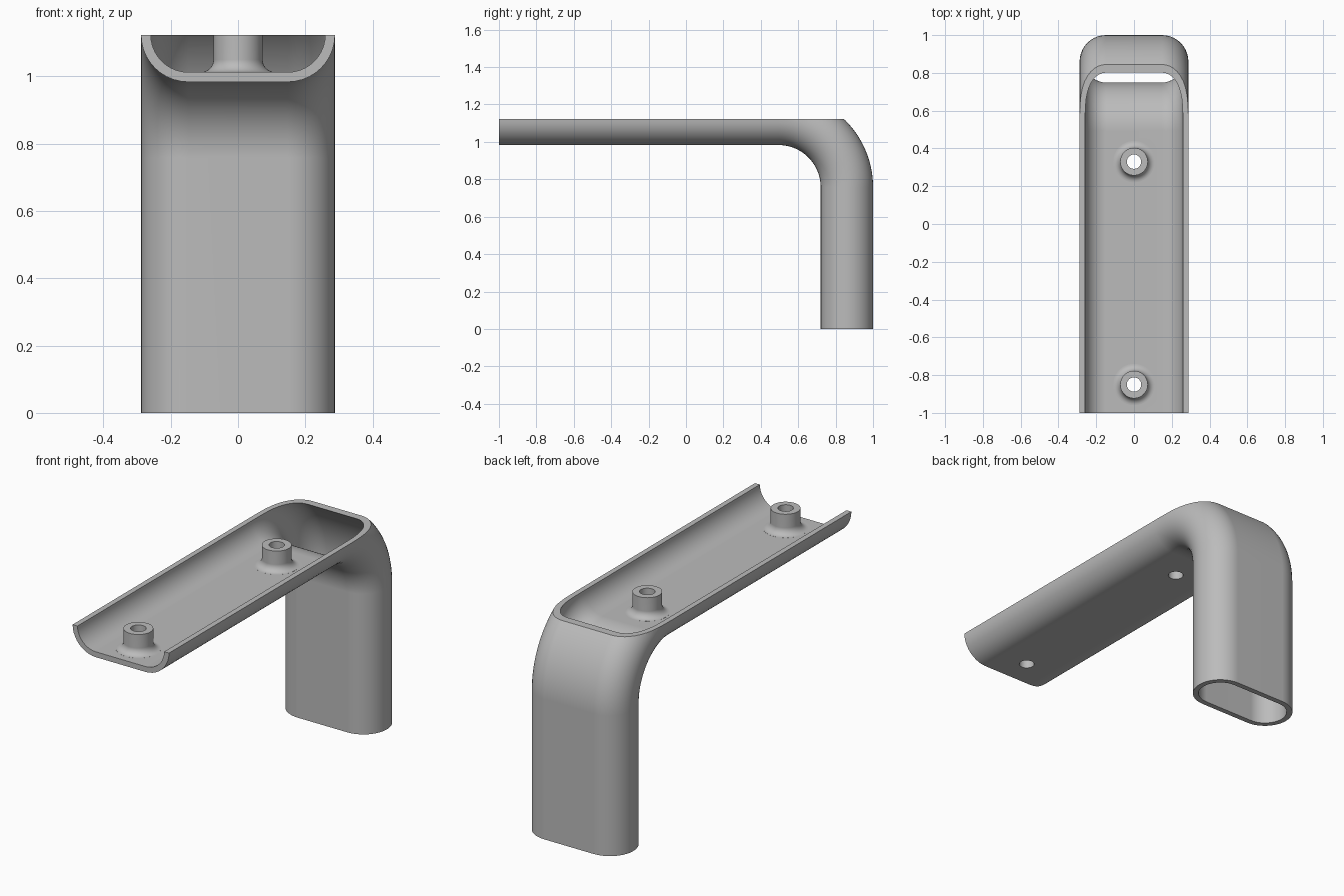
import bpy
import bmesh
from math import sin, cos, pi, radians

cube = bpy.data.objects.get("Cube")
if cube:
    bpy.data.objects.remove(cube, do_unlink=True)

HALF_FLAT = 0.148      # half width of the flat part of the slot section
RADIUS = 0.14          # outer radius of the section's round ends
WALL = 0.029
BEND = 0.365           # centre line radius of the bend
BEND_Y, BEND_Z = 0.495, 0.758
TOP = BEND_Z + BEND - 0.001
BOSS_Y = (0.33, -0.85)

grey = bpy.data.materials.new("satin grey")
grey.use_nodes = True
grey.diffuse_color = (0.5, 0.5, 0.5, 1)
grey.node_tree.nodes["Principled BSDF"].inputs["Base Color"].default_value = (0.5, 0.5, 0.5, 1)


def finish(bm, name):
    bmesh.ops.recalc_face_normals(bm, faces=bm.faces)
    mesh = bpy.data.meshes.new(name)
    bm.to_mesh(mesh)
    bm.free()
    mesh.materials.append(grey)
    obj = bpy.data.objects.new(name, mesh)
    bpy.context.collection.objects.link(obj)
    return obj


def bent_bar(name, radius, extra, arc=20, steps=28):
    """Solid slot-section bar: up the leg, round the bend, along the arm."""
    section = []
    for side in (1, -1):
        for i in range(arc + 1):
            a = -pi / 2 + pi * i / arc
            section.append((side * (HALF_FLAT + radius * cos(a)), side * radius * sin(a)))
    stations = [(0, -BEND_Z - extra)]
    stations += [(pi / 2 * i / steps, 0) for i in range(steps + 1)]
    stations.append((pi / 2, BEND_Y + 1 + extra))
    bm = bmesh.new()
    rings = []
    for t, slide in stations:
        rings.append([bm.verts.new((x,
                                    BEND_Y + (BEND + d) * cos(t) - slide * sin(t),
                                    BEND_Z + (BEND + d) * sin(t) + slide * cos(t)))
                      for x, d in section])
    n = len(section)
    for a, b in zip(rings, rings[1:]):
        for i in range(n):
            j = (i + 1) % n
            bm.faces.new((a[i], a[j], b[j], b[i]))
    bm.faces.new(rings[0])
    bm.faces.new(rings[-1])
    return finish(bm, name)


def turned(name, y, profile, sides=48):
    """Solid of revolution about a vertical axis."""
    bm = bmesh.new()
    rings = [[bm.verts.new((r * cos(2 * pi * i / sides), y + r * sin(2 * pi * i / sides), z))
              for i in range(sides)] for r, z in profile]
    for a, b in zip(rings, rings[1:]):
        for i in range(sides):
            j = (i + 1) % sides
            bm.faces.new((a[i], a[j], b[j], b[i]))
    bm.faces.new(rings[0])
    bm.faces.new(rings[-1])
    return finish(bm, name)


def combine(target, other, operation):
    mod = target.modifiers.new("combine", "BOOLEAN")
    mod.operation = operation
    mod.solver = "EXACT"
    mod.object = other
    bpy.context.view_layer.objects.active = target
    bpy.ops.object.modifier_apply(modifier=mod.name)
    bpy.data.objects.remove(other, do_unlink=True)


# Hollow bent tube
bracket = bent_bar("bent_tube_bracket", RADIUS, 0)
combine(bracket, bent_bar("bore_cutter", RADIUS - WALL, 0.1), "DIFFERENCE")

# Open the arm along its upper half
bm = bmesh.new()
bmesh.ops.create_cube(bm, size=1)
bmesh.ops.scale(bm, vec=(2, 3, 1), verts=bm.verts)
bmesh.ops.translate(bm, vec=(0, 0, TOP + 0.5), verts=bm.verts)
combine(bracket, finish(bm, "top_cutter"), "DIFFERENCE")

# Screw bosses with filleted feet and through holes
floor = BEND_Z + BEND - RADIUS + WALL
fillet = 0.037
for y in BOSS_Y:
    foot = [(0.073 + fillet * (1 - sin(a)), floor + fillet * (1 - cos(a)))
            for a in (pi / 2 * i / 8 for i in range(9))]
    foot[0] = (foot[0][0], floor + 0.0003)
    profile = [(foot[0][0], floor - 0.012)] + foot + [(0.073, TOP)]
    combine(bracket, turned("screw_boss", y, profile), "UNION")
    hole = [(0.038, floor - 0.2), (0.038, TOP + 0.2)]
    combine(bracket, turned("hole_cutter", y, hole), "DIFFERENCE")

# Smooth shading with crisp rims
bpy.ops.object.select_all(action="DESELECT")
bracket.select_set(True)
bpy.context.view_layer.objects.active = bracket
bpy.ops.object.shade_smooth_by_angle(angle=radians(30))
weighted = bracket.modifiers.new("even_normals", "WEIGHTED_NORMAL")
weighted.keep_sharp = True
